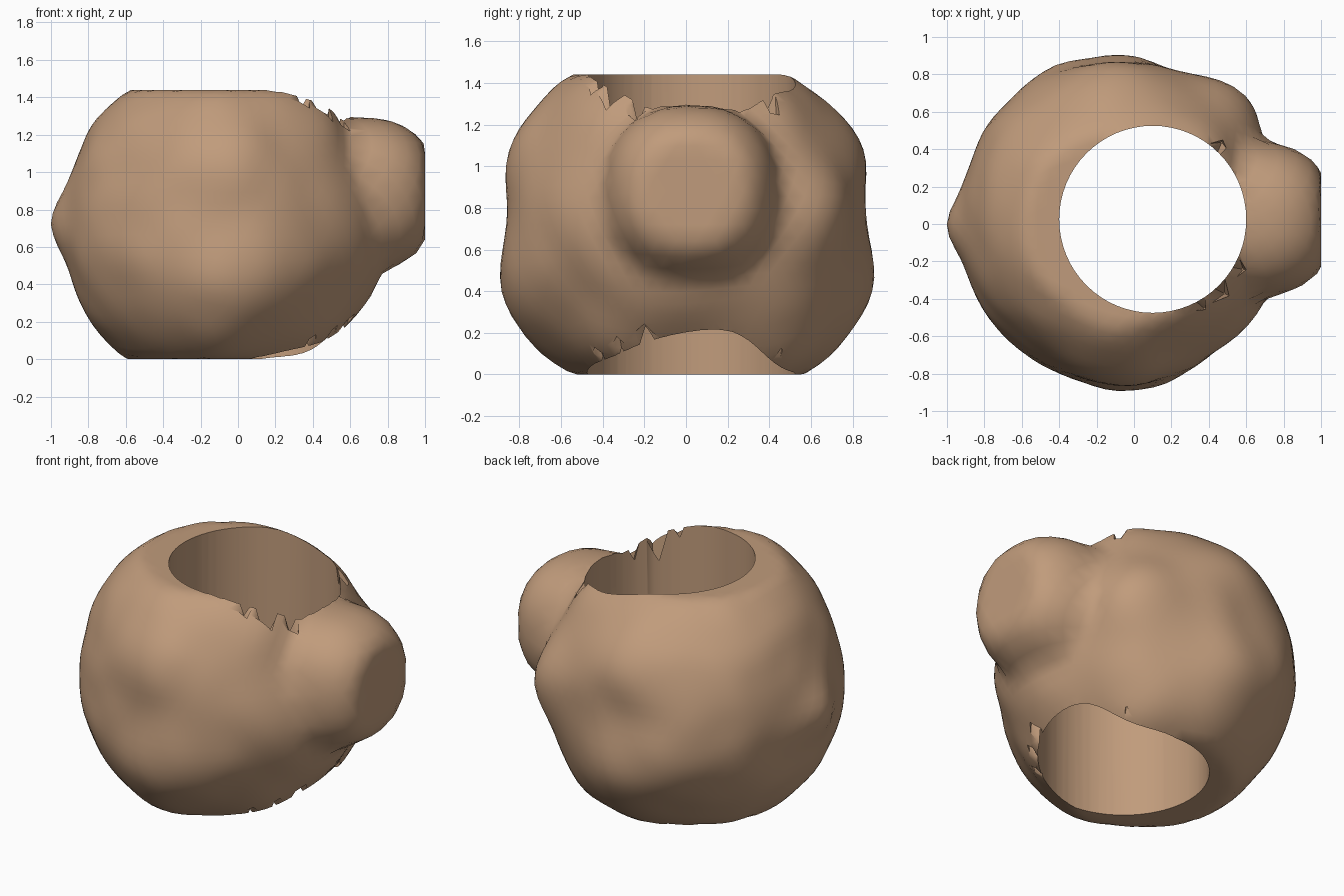
import bpy, bmesh, math
from mathutils import Vector, Matrix, noise

cube = bpy.data.objects.get("Cube")
if cube:
    bpy.data.objects.remove(cube, do_unlink=True)

clay = bpy.data.materials.new("warm clay brown")
clay.use_nodes = True
colour = (0.53, 0.33, 0.20, 1)
clay.diffuse_color = colour
clay.node_tree.nodes["Principled BSDF"].inputs["Base Color"].default_value = colour

CENTRE = Vector((-0.14, 0, 0.72))
HOLE = Vector((0.1, 0.025, 0.72))
KNOB = Vector((0.66, 0.025, 0.88))
KNOB_R = 0.415
HEIGHT = 1.44

# Swellings and dents: direction, height, width
BUMPS = [(Vector(d).normalized(), h, w) for d, h, w in (
    # Front and back shoulders, with a waist between
    ((0.1, 0.9, -0.35), 0.08, 0.33), ((0.1, -0.9, -0.33), 0.07, 0.33),
    ((0.1, 0.85, 0.38), 0.07, 0.33), ((0.1, -0.85, 0.38), 0.07, 0.33),
    ((0.1, 0.7, -0.7), 0.05, 0.3), ((0.1, -0.7, -0.7), 0.05, 0.3),
    ((0, 0.9, 0.05), -0.04, 0.25), ((0, -0.9, 0.05), -0.04, 0.25),
    ((0, -0.62, 0.7), 0.03, 0.25), ((-0.3, 0.87, -0.2), 0.04, 0.25),
    ((0.44, -0.8, -0.3), 0.04, 0.25),
    # Right side, flattened around a small peak
    ((-1, 0, 0), -0.085, 0.75), ((-1, 0, 0), 0.085, 0.2),
    ((-0.55, -0.8, 0.2), -0.04, 0.4),
    # Left side, around the knob and the torn rim
    ((0.72, 0.66, 0.08), 0.14, 0.3), ((0.75, -0.45, 0), 0.06, 0.35),
    ((0.8, -0.1, -0.3), 0.07, 0.35), ((0.6, 0.6, -0.45), 0.06, 0.33),
    ((0.62, -0.4, 0.65), 0.07, 0.3), ((0.6, 0.45, 0.65), 0.06, 0.3),
    ((0.6, -0.42, -0.65), 0.05, 0.25), ((0.5, 0.47, -0.72), 0.07, 0.26),
    ((0.3, -0.55, 0.75), 0.03, 0.25),
)]


def in_knob(p):
    """Inside a slightly boxy ball."""
    return sum(abs(c / KNOB_R) ** 2.35 for c in p - KNOB) < 1


def radius(d):
    """Distance from the centre to the skin along direction d."""
    body = 0.867 + sum(h * math.exp(-((d - b).length / w) ** 2) for b, h, w in BUMPS)
    body += 0.012 * noise.noise(d * 4)
    reach = 1.4
    while reach > body and not in_knob(CENTRE + d * reach):
        reach -= 0.005
    return max(body, reach)


def new_object(name, bm):
    mesh = bpy.data.meshes.new(name)
    bm.to_mesh(mesh)
    bm.free()
    obj = bpy.data.objects.new(name, mesh)
    bpy.context.collection.objects.link(obj)
    mesh.materials.append(clay)
    return obj


def rim_point(degrees, r, z):
    a = math.radians(degrees)
    return Vector((HOLE.x + r * math.cos(a), HOLE.y + r * math.sin(a), z))


def subtract(target, cutter):
    cutter.hide_render = True
    mod = target.modifiers.new("cut", "BOOLEAN")
    mod.operation = "DIFFERENCE"
    mod.solver = "EXACT"
    mod.object = cutter
    bpy.ops.object.select_all(action="DESELECT")
    bpy.context.view_layer.objects.active = target
    target.select_set(True)
    bpy.ops.object.modifier_apply(modifier=mod.name)
    bpy.data.objects.remove(cutter, do_unlink=True)


# Lumpy body with the side knob, flattened at top, bottom and knob end
bm = bmesh.new()
bmesh.ops.create_icosphere(bm, subdivisions=5, radius=1)
for v in bm.verts:
    d = v.co.normalized()
    v.co = CENTRE + d * radius(d)
bmesh.ops.smooth_vert(bm, verts=bm.verts, factor=0.4, use_axis_x=True, use_axis_y=True, use_axis_z=True)
for v in bm.verts:
    v.co.z = min(max(v.co.z, 0), HEIGHT)
    v.co.x = min(v.co.x, 1.0)
body = new_object("lumpy_body", bm)

# Round hole straight through
bm = bmesh.new()
bmesh.ops.create_cone(bm, cap_ends=True, segments=64, radius1=0.5, radius2=0.5, depth=3,
                      matrix=Matrix.Translation(HOLE))
subtract(body, new_object("hole_cutter", bm))

# Torn notches in the rim: angle, mouth height, deepest height, width
for angle, mouth, deep, width in ((-62, 1.5, 1.24, 0.07), (-48, 1.5, 1.06, 0.11),
                                  (-31, 1.5, 1.08, 0.1), (46, 1.5, 1.15, 0.1),
                                  (-58, -0.1, 0.17, 0.1), (-42, -0.1, 0.22, 0.11),
                                  (-26, -0.05, 0.33, 0.13), (33, -0.1, 0.2, 0.1),
                                  (50, -0.1, 0.13, 0.07)):
    start, end = rim_point(angle, 0.5, mouth), rim_point(angle + 2, 0.55, deep)
    axis = end - start
    bm = bmesh.new()
    bmesh.ops.create_cone(bm, cap_ends=True, segments=4, radius1=width, radius2=0.006,
                          depth=axis.length,
                          matrix=Matrix.Translation((start + end) / 2)
                          @ axis.to_track_quat("Z", "Y").to_matrix().to_4x4())
    subtract(body, new_object("notch_cutter", bm))

bpy.ops.object.shade_smooth_by_angle(angle=math.radians(60))
